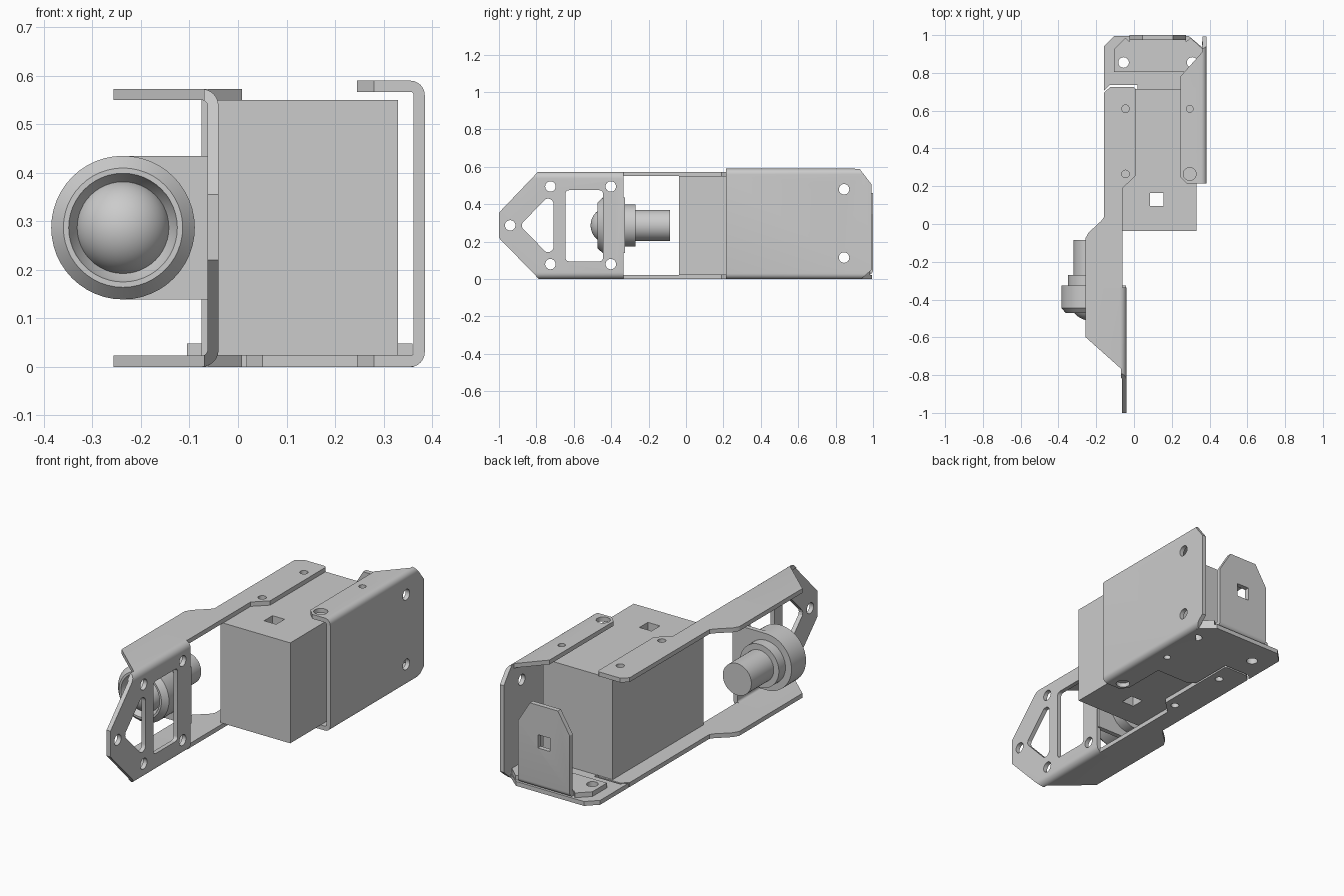
import bpy, bmesh
from math import sin, cos, pi, radians

if "Cube" in bpy.data.objects:
    bpy.data.objects.remove(bpy.data.objects["Cube"])

AX = {'x': lambda a, b, c: (c, a, b), 'y': lambda a, b, c: (a, c, b), 'z': lambda a, b, c: (a, b, c)}


def to_object(name, bm):
    bmesh.ops.recalc_face_normals(bm, faces=bm.faces)
    me = bpy.data.meshes.new(name)
    bm.to_mesh(me)
    bm.free()
    ob = bpy.data.objects.new(name, me)
    bpy.context.collection.objects.link(ob)
    return ob


def prism(name, pts, axis, lo, hi):
    """Extrude a 2D outline along an axis."""
    bm = bmesh.new()
    rings = [[bm.verts.new(AX[axis](a, b, c)) for a, b in pts] for c in (lo, hi)]
    bm.faces.new(rings[0])
    bm.faces.new(rings[1])
    n = len(pts)
    for i in range(n):
        j = (i + 1) % n
        bm.faces.new((rings[0][i], rings[0][j], rings[1][j], rings[1][i]))
    return to_object(name, bm)


def boolean(ob, cutter, op='DIFFERENCE'):
    m = ob.modifiers.new('cut', 'BOOLEAN')
    m.object, m.operation, m.solver = cutter, op, 'EXACT'
    bpy.context.view_layer.objects.active = ob
    bpy.ops.object.modifier_apply(modifier=m.name)
    bpy.data.objects.remove(cutter)


def arc(cx, cy, r, a0, a1, n=6):
    return [(cx + r * cos(radians(a0 + (a1 - a0) * i / n)),
             cy + r * sin(radians(a0 + (a1 - a0) * i / n))) for i in range(n + 1)]


def circle(c, r):
    return arc(c[0], c[1], r, 0, 345, 23)


def rect(a0, b0, a1, b1):
    return [(a0, b0), (a1, b0), (a1, b1), (a0, b1)]


def round_rect(a0, b0, a1, b1, r):
    return (arc(a1 - r, b1 - r, r, 0, 90) + arc(a0 + r, b1 - r, r, 90, 180)
            + arc(a0 + r, b0 + r, r, 180, 270) + arc(a1 - r, b0 + r, r, 270, 360))


def punch(ob, axis, outlines, lo=-2, hi=2):
    for pts in outlines:
        boolean(ob, prism('cutter', pts, axis, lo, hi))


def channel(name, x_open, x_web, h, t, r, y0, y1):
    """Bent sheet U-channel with rounded outer corners."""
    d = 1 if x_web > x_open else -1
    c, low = x_web - d * r, []
    outer = [(c + d * (x - c), z) for x, z in arc(c, r, r, -90, 0)]
    inner = [(c + d * (x - c), z) for x, z in arc(c, r, r - t, 0, -90)]
    pts = [(x_open, 0)] + outer + [(x, h - z) for x, z in reversed(outer)]
    pts += [(x_open, h), (x_open, h - t)]
    pts += [(x, h - z) for x, z in reversed(inner)] + inner + [(x_open, t)]
    return prism(name, pts, 'y', y0, y1)


def lathe(name, profile, cx, cz, seg=48):
    """Revolve (radius, y) points about a line parallel to y."""
    bm = bmesh.new()
    rings = [[bm.verts.new((cx + r * cos(2 * pi * i / seg), y, cz + r * sin(2 * pi * i / seg)))
              for i in range(seg)] for r, y in profile]
    for a, b in zip(rings, rings[1:]):
        for i in range(seg):
            j = (i + 1) % seg
            bm.faces.new((a[i], a[j], b[j], b[i]))
    bm.faces.new(rings[0])
    bm.faces.new(rings[-1])
    return to_object(name, bm)


# Main block with a square through hole
body = prism('main_block', rect(-0.075, -0.038, 0.33, 0.715), 'z', 0.023, 0.55)
punch(body, 'z', [rect(0.085, 0.095, 0.155, 0.165)])

# Front bracket: bent nose channel trimmed to its side and top outlines
H = 0.573
nose = channel('front_bracket_nose', -0.257, -0.04, H, 0.023, 0.035, -1, -0.335)
boolean(nose, prism('trim', [(-1, 0.22), (-0.785, -0.001), (-0.3, -0.001), (-0.3, 0.58),
                             (-0.785, 0.58), (-1, 0.355)], 'x', -1, 1), 'INTERSECT')
boolean(nose, prism('trim', [(-0.03, -1.1), (-0.03, -0.3), (-0.27, -0.3), (-0.27, -0.587),
                             (-0.07, -0.765), (-0.07, -1.1)], 'z', -1, 1), 'INTERSECT')
nose_holes = [circle(c, 0.028) for c in
              [(-0.94, 0.287), (-0.725, 0.08), (-0.725, 0.495), (-0.402, 0.08), (-0.402, 0.495)]]
triangle = (arc(-0.738, 0.4, 0.03, 0, 120) + [(-0.875, 0.3), (-0.878, 0.287), (-0.875, 0.274)]
            + arc(-0.738, 0.174, 0.03, 240, 360))
punch(nose, 'x', nose_holes + [triangle, round_rect(-0.645, 0.095, -0.443, 0.475, 0.02)])

# Front bracket arms, top and bottom
arm = [(-0.06, -0.335), (-0.06, 0.19), (0.008, 0.255), (0.008, 0.715), (-0.002, 0.725), (-0.125, 0.725),
       (-0.16, 0.695), (-0.16, 0.035), (-0.175, 0.015), (-0.24, -0.045), (-0.257, -0.075), (-0.257, -0.335)]
arms = []
for name, z in (('front_bracket_lower_arm', 0), ('front_bracket_upper_arm', H - 0.023)):
    a = prism(name, arm, 'z', z, z + 0.023)
    punch(a, 'z', [circle((-0.045, y), 0.02) for y in (0.265, 0.61)])
    arms.append(a)

# Caster mounting tab, bent off the nose
CX, CZ, R = -0.237, 0.287, 0.148
tab = prism('caster_tab', arc(CX, CZ, R, 90, 270, 24) + [(-0.042, CZ - R), (-0.042, CZ + R)],
            'y', -0.35, -0.325)

# Ball caster: housing with socket, collar, stem and ball
housing = lathe('caster_housing', [(0.09, -0.43), (0.108, -0.46), (0.112, -0.472), (0.123, -0.472),
                                   (R, -0.445), (R, -0.35)], CX, CZ)
collar = lathe('caster_collar', [(0.113, -0.325), (0.113, -0.27)], CX, CZ)
stem = lathe('caster_stem', [(0.083, -0.27), (0.083, -0.085)], CX, CZ)
bpy.ops.mesh.primitive_uv_sphere_add(segments=48, ring_count=24, radius=0.098,
                                     location=(CX, -0.412, CZ), rotation=(pi / 2, 0, 0))
ball = bpy.context.object
ball.name = 'caster_ball'

# Rear bracket: side channel
side = channel('rear_bracket_side', 0.245, 0.385, 0.59, 0.023, 0.03, 0.215, 1.0)
boolean(side, prism('trim', [(0.2, -0.01), (0.925, -0.01), (0.993, 0.05), (0.993, 0.505),
                             (0.92, 0.6), (0.2, 0.6)], 'x', -1, 1), 'INTERSECT')
boolean(side, prism('trim', [(0.285, 0.21), (0.4, 0.21), (0.4, 1.1), (0.361, 1.1), (0.361, 0.91),
                             (0.24, 0.775), (0.24, 0.255)], 'z', -1, 1), 'INTERSECT')
punch(side, 'x', [circle((0.845, z), 0.028) for z in (0.115, 0.48)])
punch(side, 'z', [circle((0.295, 0.265), 0.034), circle((0.295, 0.61), 0.018)])

# Rear bracket: floor plate
foot_holes = [circle((x, 0.855), 0.028) for x in (-0.055, 0.308)]
floor = prism('rear_bracket_floor',
              [(0.05, 0.48), (0.245, 0.48), (0.245, 0.778), (0.362, 0.91), (0.362, 0.935), (0.29, 0.995),
               (-0.105, 0.995), (-0.16, 0.94), (-0.16, 0.705), (-0.13, 0.735), (0.018, 0.735), (0.018, 0.51)],
              'z', 0, 0.023)
punch(floor, 'z', foot_holes)

# Rear upright: foot plate and bent tab with a square hole
foot = prism('rear_upright_foot', [(-0.105, 0.805), (0.36, 0.805), (0.36, 0.93), (0.3, 0.985), (0.275, 0.965),
                                   (-0.025, 0.965), (-0.045, 0.985), (-0.105, 0.925)], 'z', 0.023, 0.048)
punch(foot, 'z', foot_holes)
upright = prism('rear_upright', [(0.965, 0.023)] + arc(0.975, 0.048, 0.025, -90, 0)
                + [(1.0, 0.46), (0.975, 0.46), (0.975, 0.048), (0.965, 0.048)], 'x', -0.025, 0.275)
boolean(upright, prism('trim', [(-0.03, 0), (0.28, 0), (0.28, 0.34), (0.2, 0.47), (0.05, 0.47),
                                (-0.03, 0.34)], 'y', 0.9, 1.1), 'INTERSECT')
punch(upright, 'y', [rect(0.09, 0.235, 0.16, 0.305)])

# Smooth bends and round parts, keep edges sharp
bpy.ops.object.select_all(action='DESELECT')
for ob in bpy.context.collection.objects:
    ob.select_set(True)
bpy.context.view_layer.objects.active = body
bpy.ops.object.shade_smooth_by_angle(angle=radians(25))
